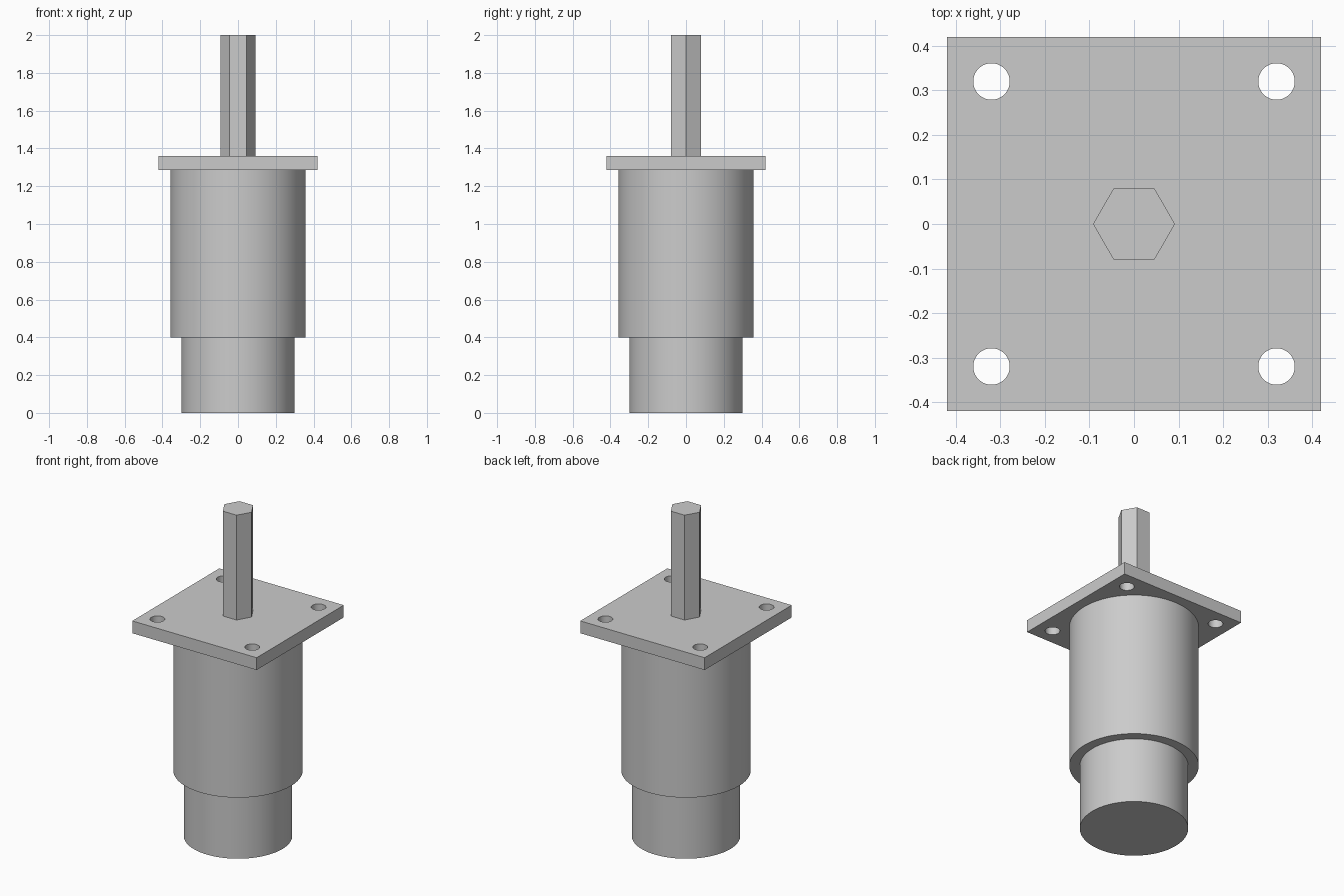
import bpy
import math

if "Cube" in bpy.data.objects:
    bpy.data.objects.remove(bpy.data.objects["Cube"], do_unlink=True)

# One plain grey metal
metal = bpy.data.materials.new("grey metal")
metal.use_nodes = True
GREY = (0.6, 0.6, 0.6, 1)
metal.diffuse_color = GREY
metal.node_tree.nodes["Principled BSDF"].inputs["Base Color"].default_value = GREY


def prism(name, radius, bottom, top, sides=96, x=0, y=0, turn=0, smooth=True):
    """Upright cylinder or prism between two heights."""
    bpy.ops.mesh.primitive_cylinder_add(
        vertices=sides, radius=radius, depth=top - bottom,
        location=(x, y, (bottom + top) / 2), rotation=(0, 0, turn))
    obj = bpy.context.object
    obj.name = name
    obj.data.materials.append(metal)
    if smooth:
        bpy.ops.object.shade_smooth_by_angle(angle=math.radians(30))
    return obj


PLATE_BOTTOM, PLATE_TOP = 1.285, 1.36

# Stepped round housing
prism("motor_can", 0.3, 0, 0.4)
prism("gearbox_body", 0.358, 0.4, PLATE_BOTTOM)

# Hexagonal output shaft with corners on the x axis
prism("hex_shaft", 0.092, PLATE_TOP, 2, sides=6, turn=math.radians(30), smooth=False)

# Square mounting plate
bpy.ops.mesh.primitive_cube_add(size=1, location=(0, 0, (PLATE_BOTTOM + PLATE_TOP) / 2))
plate = bpy.context.object
plate.name = "mounting_plate"
plate.scale = (0.84, 0.84, PLATE_TOP - PLATE_BOTTOM)
bpy.ops.object.transform_apply(location=False, rotation=False, scale=True)
plate.data.materials.append(metal)

# Bolt holes in the plate corners
cutters = []
for sx in (-1, 1):
    for sy in (-1, 1):
        cutter = prism("bolt_hole_cutter", 0.041, PLATE_BOTTOM - 0.1, PLATE_TOP + 0.1,
                       sides=48, x=0.32 * sx, y=0.32 * sy)
        cutters.append(cutter)
        hole = plate.modifiers.new("bolt_hole", "BOOLEAN")
        hole.operation = "DIFFERENCE"
        hole.solver = "EXACT"
        hole.object = cutter

# Bake the holes and discard the cutters
bpy.ops.object.select_all(action="DESELECT")
plate.select_set(True)
bpy.context.view_layer.objects.active = plate
for hole in list(plate.modifiers):
    bpy.ops.object.modifier_apply(modifier=hole.name)
for cutter in cutters:
    bpy.data.objects.remove(cutter, do_unlink=True)
bpy.ops.object.shade_smooth_by_angle(angle=math.radians(30))
